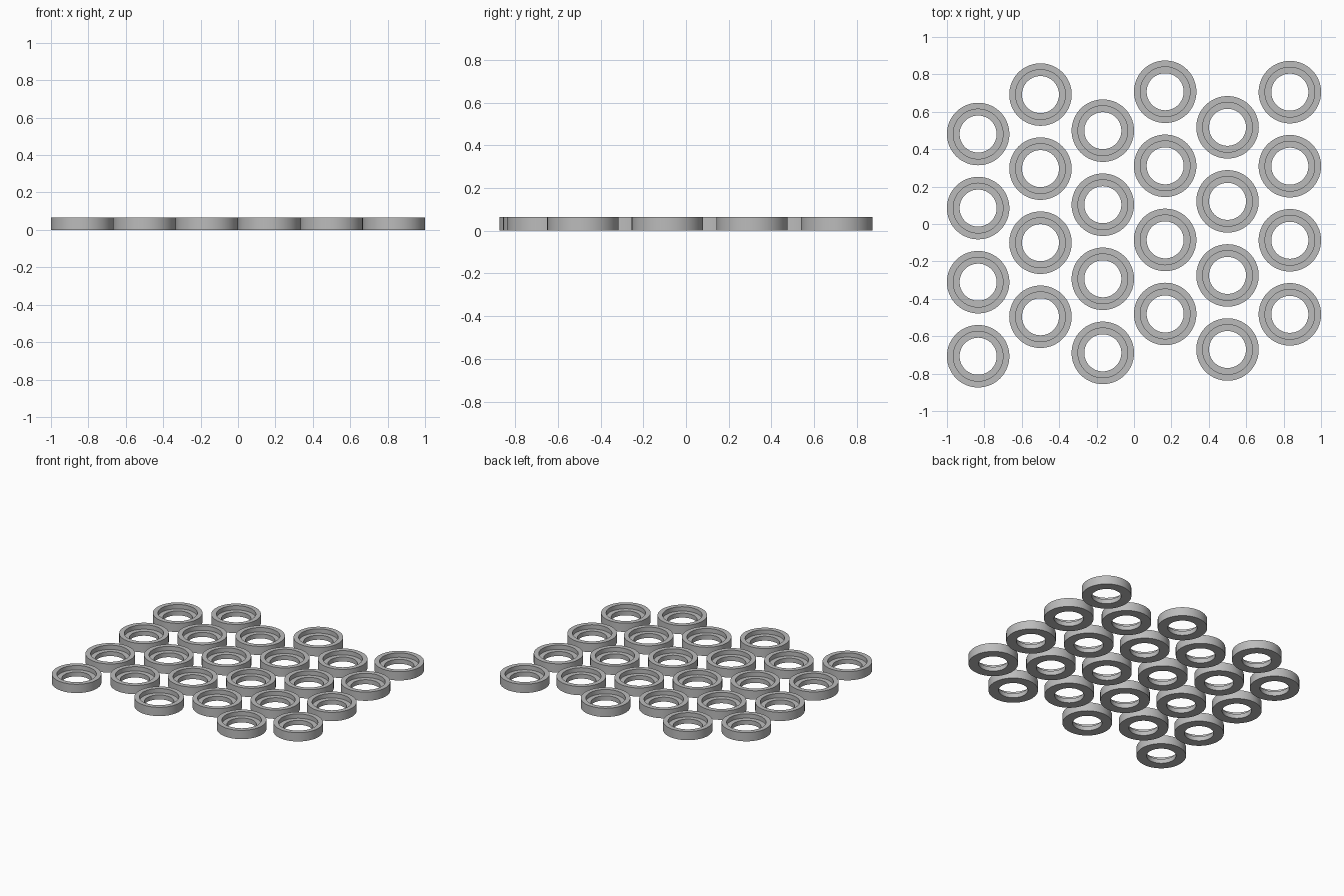
import bpy
import bmesh
from math import radians, sin, cos, tau

cube = bpy.data.objects.get("Cube")
if cube:
    bpy.data.objects.remove(cube, do_unlink=True)

grey = bpy.data.materials.new("plain grey")
grey.use_nodes = True
colour = (0.5, 0.5, 0.5, 1)
grey.diffuse_color = colour
grey.node_tree.nodes["Principled BSDF"].inputs["Base Color"].default_value = colour

OUTER, SEAT, HOLE = 0.167, 0.133, 0.099
HEIGHT, LEDGE = 0.065, 0.033
SEGMENTS = 72
PITCH = 0.396

# Stepped cross-section of one ring: radius, height
PROFILE = [(OUTER, 0), (OUTER, HEIGHT), (SEAT, HEIGHT),
           (SEAT, LEDGE), (HOLE, LEDGE), (HOLE, 0)]


def ring_mesh():
    bm = bmesh.new()
    loops = []
    for i in range(SEGMENTS):
        a = tau * i / SEGMENTS
        loops.append([bm.verts.new((r * cos(a), r * sin(a), z)) for r, z in PROFILE])
    n = len(PROFILE)
    for i, here in enumerate(loops):
        after = loops[(i + 1) % SEGMENTS]
        for j in range(n):
            k = (j + 1) % n
            bm.faces.new((here[j], after[j], after[k], here[k]))
    bmesh.ops.recalc_face_normals(bm, faces=bm.faces)
    mesh = bpy.data.meshes.new("stepped_ring")
    bm.to_mesh(mesh)
    bm.free()
    mesh.materials.append(grey)
    return mesh


mesh = ring_mesh()

# Staggered columns of four rings; each value is the front ring's y
column_starts = [-0.707, -0.496, -0.689, -0.481, -0.671, -0.483]
rings = []
for c, start in enumerate(column_starts):
    for r in range(4):
        ring = bpy.data.objects.new(f"ring_column{c + 1}_row{r + 1}", mesh)
        ring.location = ((c - 2.5) / 3, start + r * PITCH, 0)
        bpy.context.collection.objects.link(ring)
        rings.append(ring)

# Smooth walls with crisp rims, applied once to the shared mesh
bpy.ops.object.select_all(action='DESELECT')
rings[0].select_set(True)
bpy.context.view_layer.objects.active = rings[0]
bpy.ops.object.shade_smooth_by_angle(angle=radians(30))
